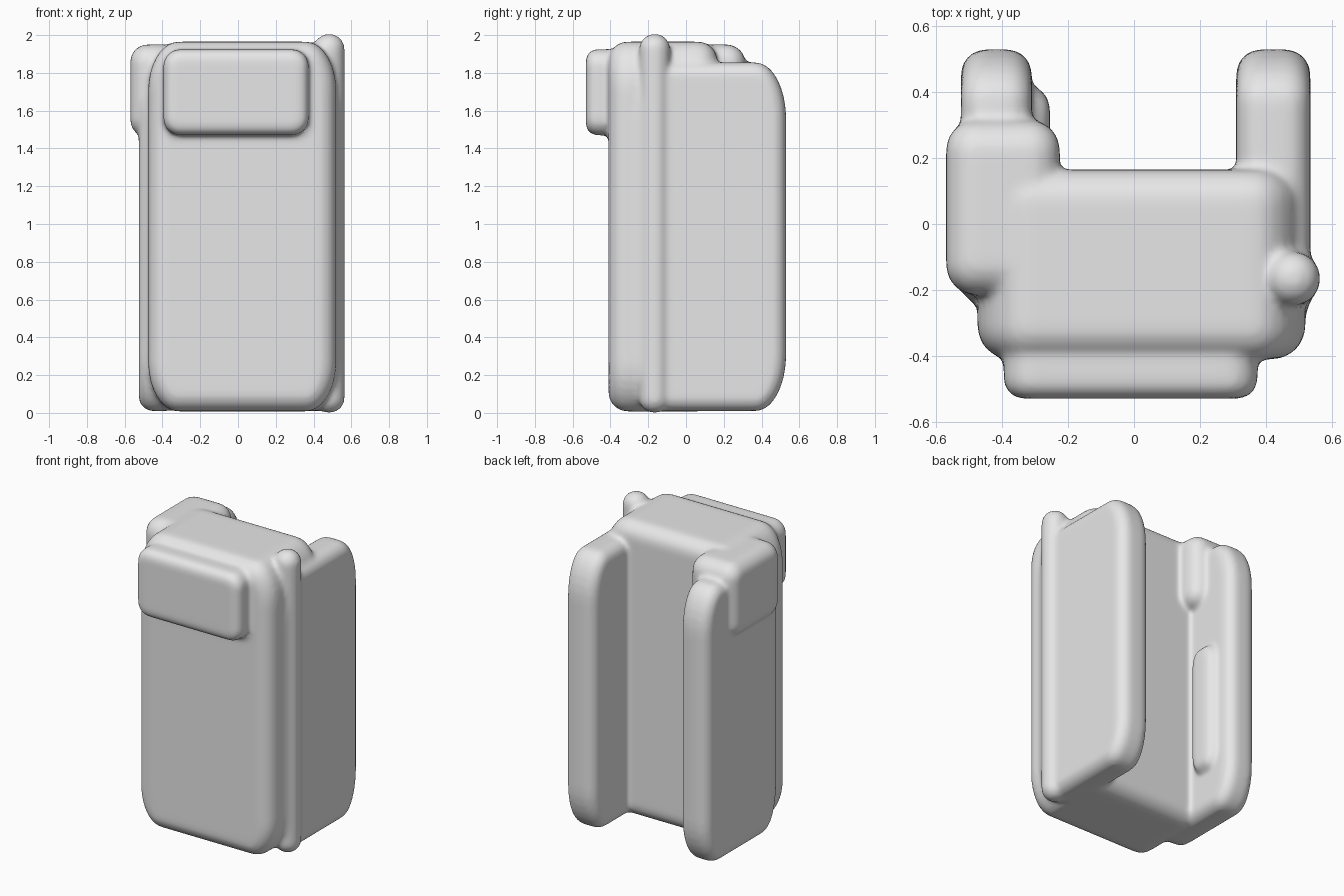
import bpy, bmesh, math
from mathutils import Vector

if "Cube" in bpy.data.objects:
    bpy.data.objects.remove(bpy.data.objects["Cube"])

grey = bpy.data.materials.new("light grey")
grey.diffuse_color = (0.8, 0.8, 0.8, 1)
grey.use_nodes = True
grey.node_tree.nodes["Principled BSDF"].inputs["Base Color"].default_value = grey.diffuse_color


def rounded_rect(u0, u1, v0, v1, ru, rv, steps=8):
    """Rectangle outline with elliptical corners."""
    pts = []
    for cu, cv, start in ((u1 - ru, v1 - rv, 0), (u0 + ru, v1 - rv, 90),
                          (u0 + ru, v0 + rv, 180), (u1 - ru, v0 + rv, 270)):
        for i in range(steps + 1):
            a = math.radians(start + 90 * i / steps)
            pts.append((cu + ru * math.cos(a), cv + rv * math.sin(a)))
    return pts


def soft_block(name, axis, x, y, z, corner, rim):
    """Rounded outline extruded along an axis, with a rounded rim at both ends."""
    spans = {"X": (y, z, x), "Y": (x, z, y), "Z": (x, y, z)}
    (u0, u1), (v0, v1), (d0, d1) = spans[axis]
    levels = []
    for i in range(7):
        a = math.pi / 2 * i / 6
        levels.append((d0 + rim * (1 - math.sin(a)), rim * (1 - math.cos(a))))
    levels = levels[::-1] + [(d0 + d1 - d, inset) for d, inset in levels]
    bm = bmesh.new()
    rings = []
    for d, s in levels:
        ring = []
        for u, v in rounded_rect(u0 + s, u1 - s, v0 + s, v1 - s,
                                 max(corner[0] - s, 0.004), max(corner[1] - s, 0.004)):
            co = {"X": (d, u, v), "Y": (u, d, v), "Z": (u, v, d)}[axis]
            ring.append(bm.verts.new(Vector(co)))
        rings.append(ring)
    n = len(rings[0])
    for a, b in zip(rings, rings[1:]):
        for i in range(n):
            bm.faces.new((a[i], a[(i + 1) % n], b[(i + 1) % n], b[i]))
    bm.faces.new(rings[0])
    bm.faces.new(rings[-1])
    bmesh.ops.recalc_face_normals(bm, faces=bm.faces)
    mesh = bpy.data.meshes.new(name)
    bm.to_mesh(mesh)
    bm.free()
    obj = bpy.data.objects.new(name, mesh)
    bpy.context.collection.objects.link(obj)
    mesh.materials.append(grey)
    return obj


parts = [
    # main case and raised front panel
    soft_block("case", "Y", (-0.475, 0.52), (-0.41, 0.165), (0.008, 1.965), (0.16, 0.26), 0.1),
    soft_block("front_panel", "Y", (-0.395, 0.375), (-0.53, -0.3), (1.47, 1.925), (0.09, 0.09), 0.06),
    # side walls reaching backwards
    soft_block("left_wall", "X", (-0.525, -0.31), (-0.25, 0.53), (0.01, 1.855), (0.16, 0.3), 0.075),
    soft_block("right_wall", "X", (0.31, 0.535), (-0.3, 0.53), (0.01, 1.855), (0.16, 0.3), 0.075),
    # block on the upper left and ridge inside the left wall
    soft_block("side_block", "X", (-0.57, -0.225), (-0.215, 0.315), (1.46, 1.95), (0.1, 0.1), 0.09),
    soft_block("inner_ridge", "X", (-0.45, -0.255), (0.2, 0.42), (0.28, 1.15), (0.08, 0.12), 0.07),
    # round pole on the right
    soft_block("pole", "Z", (0.4, 0.565), (-0.248, -0.083), (0.0, 2.006), (0.0825, 0.0825), 0.078),
]

# fuse the parts into one softly blended shell
with bpy.context.temp_override(active_object=parts[0], object=parts[0],
                               selected_objects=parts, selected_editable_objects=parts):
    bpy.ops.object.join()
body = parts[0]
remesh = body.modifiers.new("fuse", "REMESH")
remesh.mode = "VOXEL"
remesh.voxel_size = 0.014
remesh.use_smooth_shade = True
blend = body.modifiers.new("blend", "SMOOTH")
blend.factor = 0.5
blend.iterations = 8
